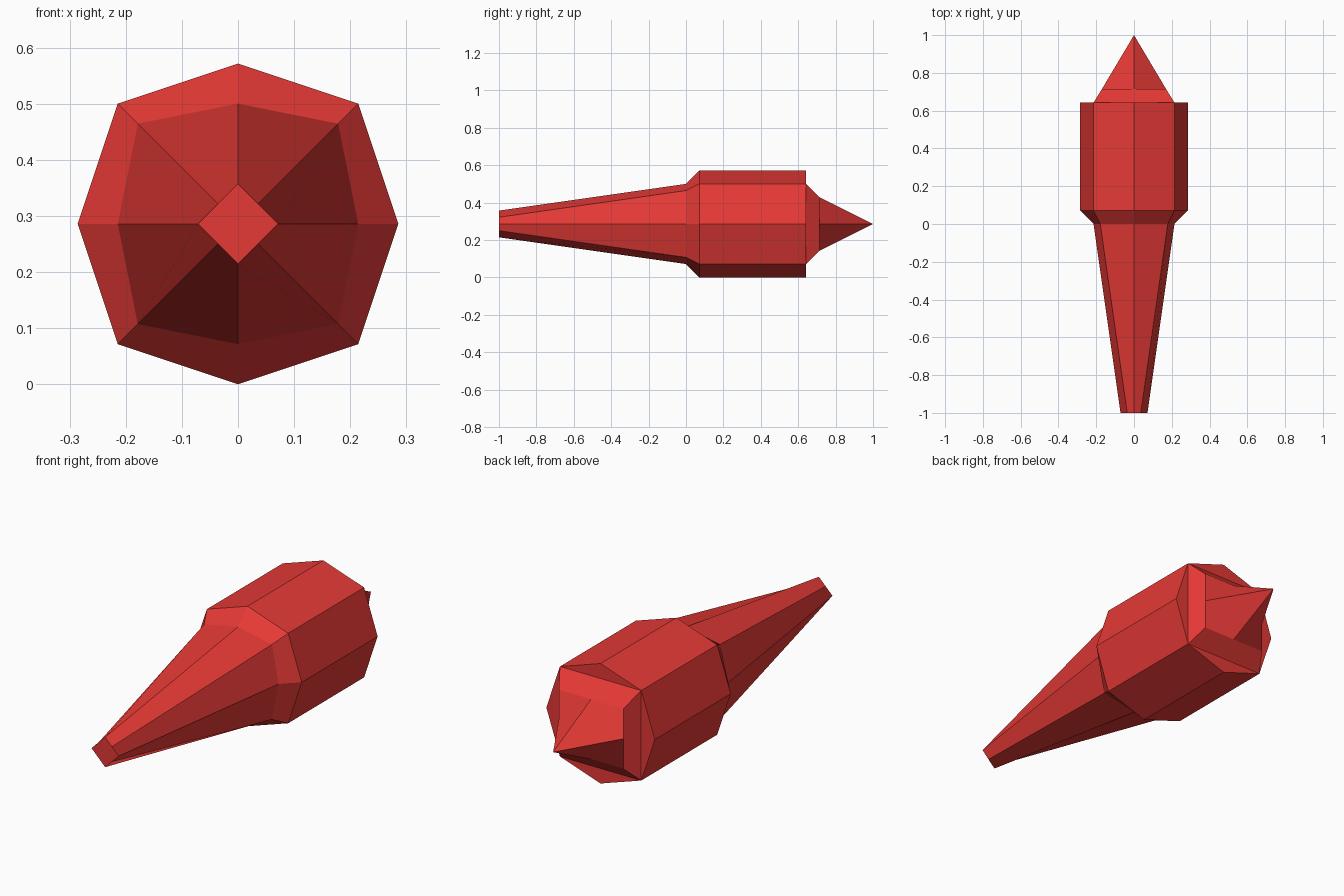
import bpy
import bmesh

if "Cube" in bpy.data.objects:
    bpy.data.objects.remove(bpy.data.objects["Cube"])

U = 1 / 14            # modelling unit
ZC = 4 * U            # height of the long axis

red = bpy.data.materials.new("red")
red.diffuse_color = (0.78, 0.041, 0.036, 1)
red.use_nodes = True
red.node_tree.nodes["Principled BSDF"].inputs["Base Color"].default_value = red.diffuse_color


def ring(bm, y, cx, cz, dx, dz):
    """Eight-point section: cardinal points (cx, cz) and diagonal points (dx, dz)."""
    pts = [(cx, 0), (dx, dz), (0, cz), (-dx, dz),
           (-cx, 0), (-dx, -dz), (0, -cz), (dx, -dz)]
    return [bm.verts.new((x, y, z + ZC)) for x, z in pts]


def loft(name, sections, cap_front=False, apex_y=None):
    """Skin the sections in order of y; optionally cap the front or close to a point."""
    bm = bmesh.new()
    rings = [ring(bm, *s) for s in sections]
    for a, b in zip(rings, rings[1:]):
        for i in range(8):
            j = (i + 1) % 8
            bm.faces.new((a[i], b[i], b[j], a[j]))
    if cap_front:
        bm.faces.new(rings[0])
    if apex_y is not None:
        tip = bm.verts.new((0, apex_y, ZC))
        r = rings[-1]
        for i in range(0, 8, 2):          # one folded quad per quadrant
            bm.faces.new((r[i], tip, r[(i + 2) % 8], r[i + 1]))
    bmesh.ops.remove_doubles(bm, verts=bm.verts, dist=1e-5)
    me = bpy.data.meshes.new(name)
    bm.to_mesh(me)
    bm.free()
    me.materials.append(red)
    ob = bpy.data.objects.new(name, me)
    bpy.context.collection.objects.link(ob)


# Long tapering front shaft, ending in a small diamond
loft("front_shaft", [
    (-1, U, U, U / 2, U / 2),
    (0, 3 * U, 3 * U, 2.5 * U, 2.5 * U),
], cap_front=True)

# Octagonal barrel with a bevelled front and a flat back rim
loft("barrel", [
    (0, 3 * U, 3 * U, 2.5 * U, 2.5 * U),
    (U, 4 * U, 4 * U, 3 * U, 3 * U),
    (9 * U, 4 * U, 4 * U, 3 * U, 3 * U),
    (9 * U, 3 * U, 3 * U, 3 * U, 3 * U),
])

# Square collar closing to the rear point
loft("rear_point", [
    (9 * U, 3 * U, 3 * U, 3 * U, 3 * U),
    (10 * U, 0.17, 2 * U, 0.17, 2 * U),
], apex_y=1)
